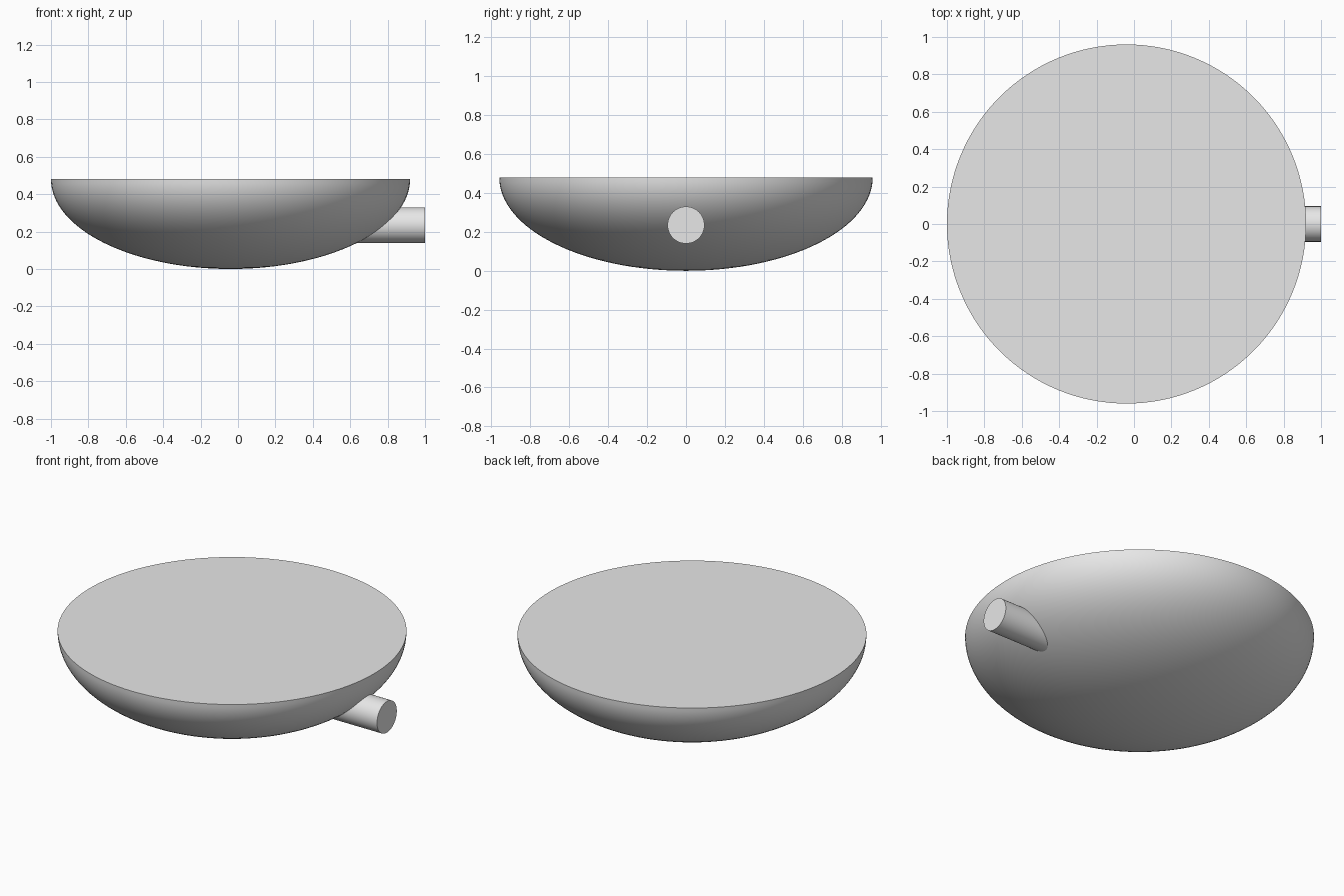
import bpy, bmesh, math
from mathutils import Matrix

cube = bpy.data.objects.get("Cube")
if cube:
    bpy.data.objects.remove(cube)

RADIUS, DEPTH, CENTRE_X = 0.96, 0.48, -0.04
SEGMENTS, RINGS = 128, 32

grey = bpy.data.materials.new("plain grey")
grey.use_nodes = True
grey.diffuse_color = (0.8, 0.8, 0.8, 1)
grey.node_tree.nodes["Principled BSDF"].inputs["Base Color"].default_value = grey.diffuse_color


def finish(name, bm):
    """Turn a bmesh into a smooth object with sharp edges kept."""
    bmesh.ops.recalc_face_normals(bm, faces=bm.faces)
    mesh = bpy.data.meshes.new(name)
    bm.to_mesh(mesh)
    bm.free()
    mesh.materials.append(grey)
    obj = bpy.data.objects.new(name, mesh)
    bpy.context.collection.objects.link(obj)
    bpy.ops.object.select_all(action='DESELECT')
    obj.select_set(True)
    bpy.context.view_layer.objects.active = obj
    bpy.ops.object.shade_smooth_by_angle(angle=math.radians(30))
    return obj


# Bowl: lower half of a flattened sphere, closed by a flat lid
bm = bmesh.new()
bmesh.ops.create_uvsphere(bm, u_segments=SEGMENTS, v_segments=RINGS * 2, radius=1)
bmesh.ops.bisect_plane(bm, geom=bm.verts[:] + bm.edges[:] + bm.faces[:], dist=1e-5,
                       plane_co=(0, 0, 0), plane_no=(0, 0, 1), clear_outer=True)
rim = [e for e in bm.edges if e.is_boundary]
bmesh.ops.contextual_create(bm, geom=rim)
bmesh.ops.scale(bm, vec=(RADIUS, RADIUS, DEPTH), verts=bm.verts)
bmesh.ops.translate(bm, vec=(CENTRE_X, 0, DEPTH), verts=bm.verts)
finish("bowl", bm)

# Side pipe: round stub coming out of the bowl wall
start, end = 0.55, 1.0
bm = bmesh.new()
place = Matrix.Translation(((start + end) / 2, 0, 0.235)) @ Matrix.Rotation(math.pi / 2, 4, 'Y')
bmesh.ops.create_cone(bm, cap_ends=True, segments=64, radius1=0.095, radius2=0.095,
                      depth=end - start, matrix=place)
finish("side_pipe", bm)
